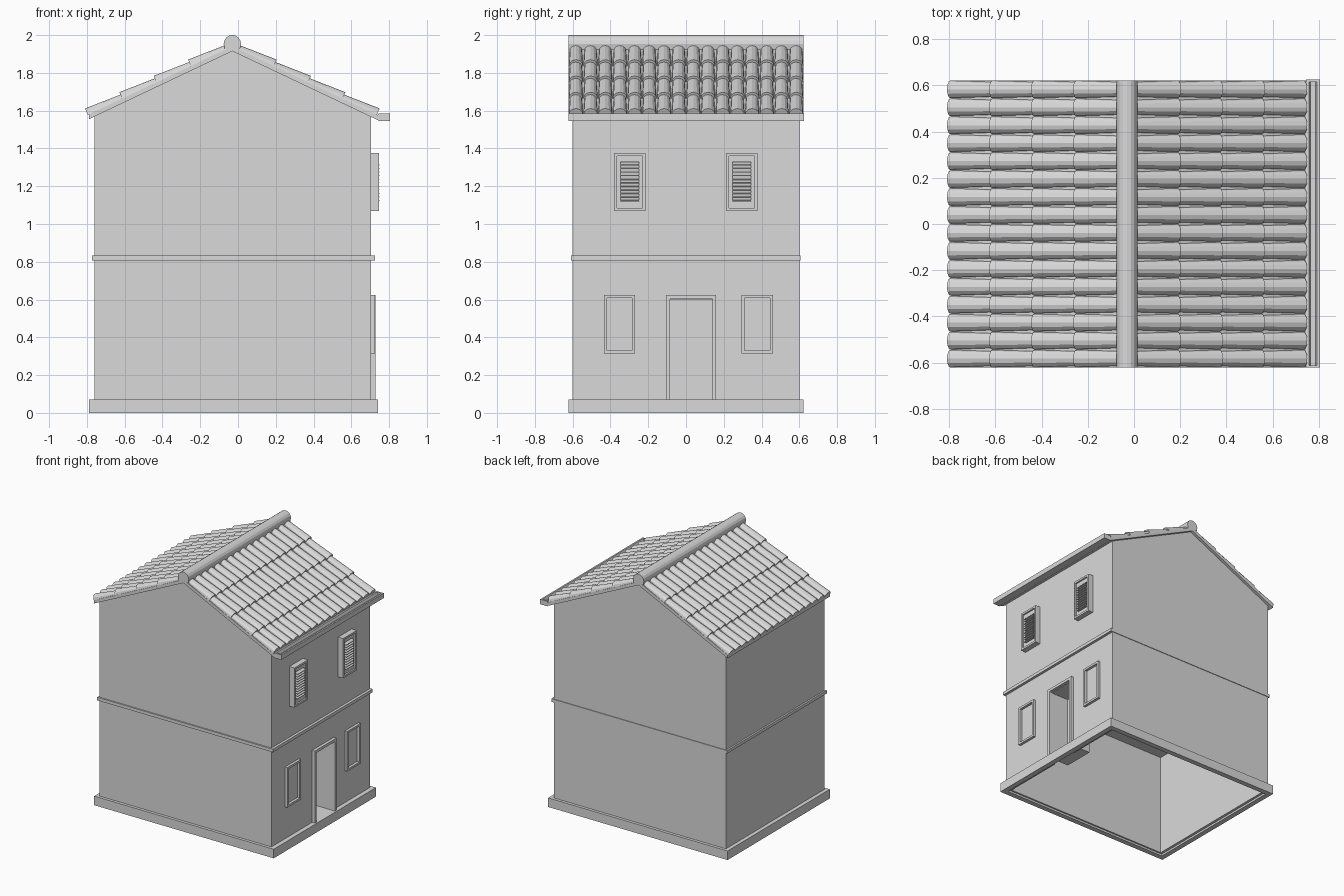
import bpy, bmesh, math
from mathutils import Vector

if "Cube" in bpy.data.objects:
    bpy.data.objects.remove(bpy.data.objects["Cube"])

mat = bpy.data.materials.new("plaster_grey")
mat.diffuse_color = (0.7, 0.7, 0.7, 1)
mat.use_nodes = True
mat.node_tree.nodes["Principled BSDF"].inputs["Base Color"].default_value = mat.diffuse_color

RX, RZ, SLOPE = -0.03, 1.915, 0.474      # underside ridge line and pitch
L = math.hypot(1, SLOPE)


def finish(name, bm):
    bmesh.ops.recalc_face_normals(bm, faces=bm.faces)
    me = bpy.data.meshes.new(name)
    bm.to_mesh(me)
    bm.free()
    me.materials.append(mat)
    ob = bpy.data.objects.new(name, me)
    bpy.context.collection.objects.link(ob)
    return ob


def box(bm, x0, x1, y0, y1, z0, z1):
    prism(bm, [(x0, z0), (x1, z0), (x1, z1), (x0, z1)], y0, y1)


def prism(bm, pts, y0, y1):
    """Extrude an x/z profile along y."""
    loft(bm, [(x, y0, z) for x, z in pts], [(x, y1, z) for x, z in pts])


def loft(bm, a, b):
    va, vb = [bm.verts.new(p) for p in a], [bm.verts.new(p) for p in b]
    n = len(va)
    for i in range(n):
        j = (i + 1) % n
        bm.faces.new((va[i], va[j], vb[j], vb[i]))
    bm.faces.new(va)
    bm.faces.new(vb[::-1])


def ring(bm, x0, x1, y0, y1, z0, z1, t):
    """Rectangular band in plan."""
    box(bm, x0, x0 + t, y0, y1, z0, z1)
    box(bm, x1 - t, x1, y0, y1, z0, z1)
    box(bm, x0 + t, x1 - t, y0, y0 + t, z0, z1)
    box(bm, x0 + t, x1 - t, y1 - t, y1, z0, z1)


def frame(bm, x0, x1, y0, y1, z0, z1, t, bottom=True):
    """Upright frame on the right wall."""
    zb = z0 + t if bottom else z0
    box(bm, x0, x1, y0, y0 + t, zb, z1 - t)
    box(bm, x0, x1, y1 - t, y1, zb, z1 - t)
    box(bm, x0, x1, y0, y1, z1 - t, z1)
    if bottom:
        box(bm, x0, x1, y0, y1, z0, z0 + t)


def under(x):
    return RZ - SLOPE * abs(x - RX)


# walls: hollow, open underneath, door opening on the right side
W0, W1, T, ZB = -0.76, 0.705, 0.03, 0.015
bm = bmesh.new()
gable = [(W0, ZB), (W1, ZB), (W1, under(W1)), (RX, RZ), (W0, under(W0))]
prism(bm, gable, -0.6, -0.6 + T)
prism(bm, gable, 0.6 - T, 0.6)
box(bm, W0, W0 + T, -0.57, 0.57, ZB, under(W0))
box(bm, W1 - T, W1, -0.57, -0.085, ZB, under(W1))
box(bm, W1 - T, W1, 0.14, 0.57, ZB, under(W1))
box(bm, W1 - T, W1, -0.085, 0.14, 0.6, under(W1))
finish("walls", bm)

# door recess
bm = bmesh.new()
D = W1 - 0.15
box(bm, D - 0.01, D, -0.095, 0.15, 0.06, 0.61)
box(bm, D, W1 - T, -0.095, -0.085, 0.06, 0.61)
box(bm, D, W1 - T, 0.14, 0.15, 0.06, 0.61)
box(bm, D, W1 - T, -0.085, 0.14, 0.6, 0.61)
box(bm, D, W1, -0.085, 0.14, 0.06, 0.07)
finish("door_recess", bm)

# plinth, storey band and upper floor
bm = bmesh.new()
ring(bm, -0.79, 0.74, -0.622, 0.622, 0, 0.07, 0.04)
finish("plinth", bm)
bm = bmesh.new()
box(bm, -0.773, 0.725, -0.61, 0.605, 0.808, 0.832)
finish("storey_band", bm)

# door and ground floor window frames
bm = bmesh.new()
frame(bm, 0.70, 0.728, -0.105, 0.16, 0.07, 0.625, 0.021, False)
finish("door_frame", bm)
bm = bmesh.new()
for y in (-0.435, 0.294):
    frame(bm, 0.70, 0.725, y, y + 0.166, 0.315, 0.623, 0.016)
finish("lower_window_frames", bm)

# upper windows with louvred shutters
bm = bmesh.new()
for y in (-0.38, 0.213):
    y1 = y + 0.165
    frame(bm, 0.70, 0.747, y, y1, 1.07, 1.376, 0.015)
    box(bm, 0.70, 0.715, y + 0.015, y1 - 0.015, 1.085, 1.361)
    frame(bm, 0.715, 0.735, y + 0.015, y1 - 0.015, 1.085, 1.361, 0.018)
    box(bm, 0.715, 0.735, y + 0.033, y1 - 0.033, 1.103, 1.12)
    box(bm, 0.715, 0.735, y + 0.033, y1 - 0.033, 1.328, 1.343)
    for k in range(11):
        z = 1.122 + k * 0.0188
        prism(bm, [(0.715, z + 0.013), (0.749, z), (0.749, z + 0.004),
                   (0.715, z + 0.018)], y + 0.033, y1 - 0.033)
finish("louvred_shutters", bm)

# roof deck
bm = bmesh.new()
xl, xr, t = -0.79, 0.745, 0.026
prism(bm, [(xl, under(xl)), (RX, RZ), (xr, under(xr)),
           (xr, under(xr) + t), (RX, RZ + t), (xl, under(xl) + t)], -0.622, 0.622)
finish("roof_deck", bm)

# barrel tiles: four overlapping courses of sixteen on each slope
bm = bmesh.new()
PITCH, SEG, U0, DU = 1.244 / 16, 6, 0.03, 0.2013
for s in (-1, 1):
    d = Vector((s / L, 0, -SLOPE / L))
    n = Vector((s * SLOPE / L, 0, 1 / L))
    for row in range(16):
        yc = -0.622 + PITCH * (row + 0.5)

        def arc(u, r, h, base):
            o = Vector((RX, yc, RZ)) + d * u + n * base
            return [o + Vector((0, r * math.cos(a), 0)) + n * h * math.sin(a)
                    for a in (math.pi * k / SEG for k in range(SEG + 1))]
        for c in range(4):
            u = U0 + c * DU
            loft(bm, arc(u - 0.01, 0.033, 0.027, 0.018),
                 arc(u + DU, 0.0385, 0.038, 0.022))
finish("roof_tiles", bm)

# ridge cap
bm = bmesh.new()
prism(bm, [(RX + 0.046 * math.cos(a), 1.954 + 0.046 * math.sin(a))
           for a in (math.pi * k / 8 for k in range(9))]
      + [(RX - 0.04, 1.925), (RX, 1.935), (RX + 0.04, 1.925)], -0.622, 0.622)
finish("ridge_cap", bm)

# gutter channel on the right eave
bm = bmesh.new()
prism(bm, [(0.735, 1.562), (0.745, 1.546), (0.805, 1.546), (0.805, 1.584),
           (0.793, 1.584), (0.785, 1.565), (0.765, 1.565), (0.757, 1.584),
           (0.74, 1.58)], -0.615, 0.615)
for y in (-0.622, 0.615):
    box(bm, 0.745, 0.805, y, y + 0.01, 1.546, 1.584)
finish("gutter", bm)
